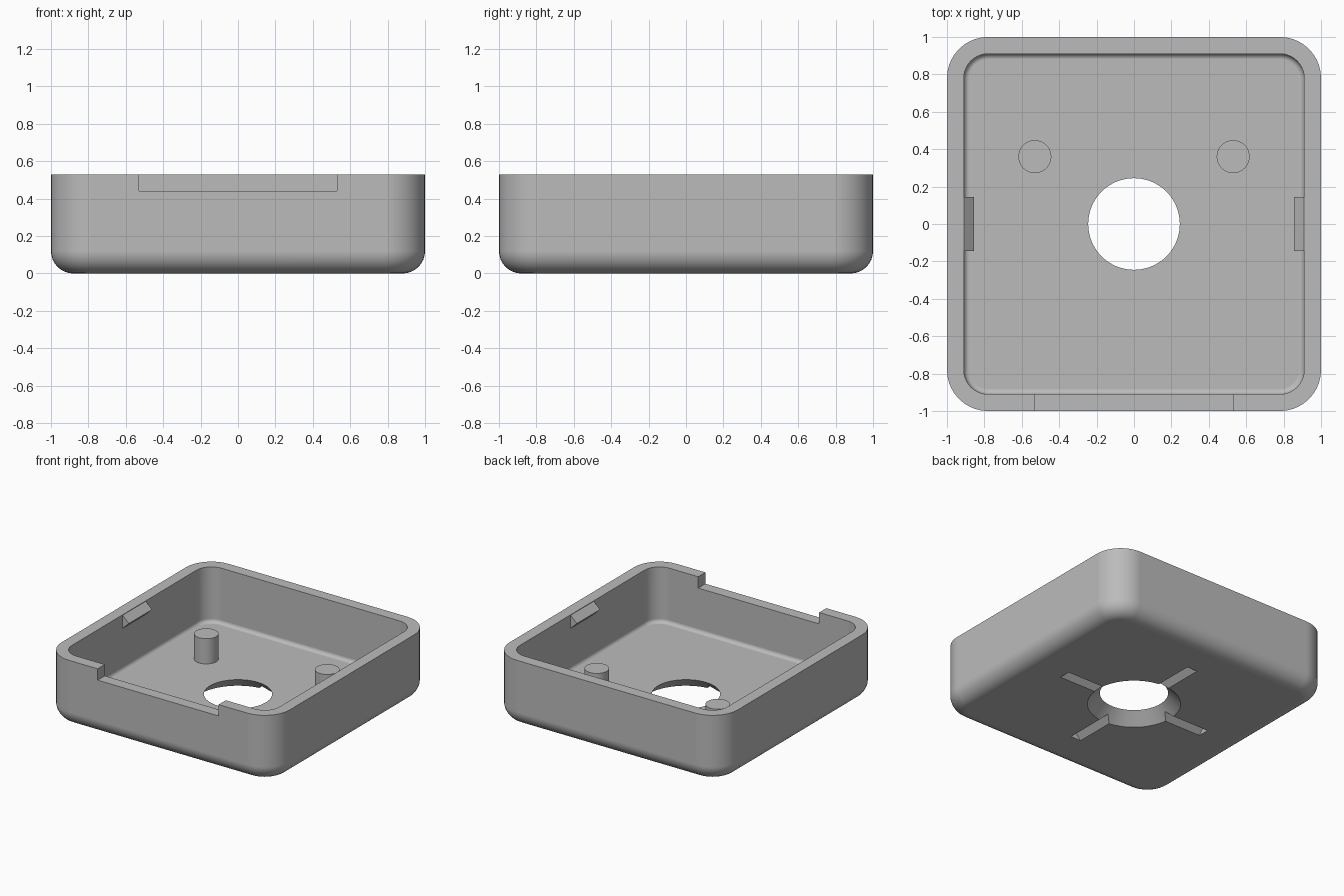
import bpy
import bmesh
from math import sin, cos, pi, radians

old = bpy.data.objects.get("Cube")
if old:
    bpy.data.objects.remove(old, do_unlink=True)

# Main sizes
HEIGHT, WALL, FLOOR = 0.53, 0.09, 0.09
CORNER, FILLET, INNER_FILLET = 0.22, 0.12, 0.03

grey = bpy.data.materials.new("plain grey")
grey.use_nodes = True
colour = (0.5, 0.5, 0.5, 1)
grey.diffuse_color = colour
grey.node_tree.nodes["Principled BSDF"].inputs["Base Color"].default_value = colour


def finish(bm, name):
    """Turn a bmesh into a named grey object."""
    bmesh.ops.recalc_face_normals(bm, faces=bm.faces)
    mesh = bpy.data.meshes.new(name)
    bm.to_mesh(mesh)
    bm.free()
    mesh.materials.append(grey)
    obj = bpy.data.objects.new(name, mesh)
    bpy.context.collection.objects.link(obj)
    return obj


def loft(name, rings):
    """Skin a list of closed point rings and cap both ends."""
    bm = bmesh.new()
    loops = [[bm.verts.new(p) for p in ring] for ring in rings]
    for a, b in zip(loops, loops[1:]):
        for i in range(len(a)):
            j = (i + 1) % len(a)
            bm.faces.new((a[i], a[j], b[j], b[i]))
    bm.faces.new(loops[0])
    bm.faces.new(loops[-1])
    return finish(bm, name)


def rounded_square(inset, z, steps=10):
    half, r = 1 - inset, CORNER - inset
    points = []
    for q in range(4):
        mid = pi / 4 + q * pi / 2
        cx, cy = ((half - r) * (1 if f(mid) > 0 else -1) for f in (cos, sin))
        for i in range(steps + 1):
            t = (q + i / steps) * pi / 2
            points.append((cx + r * cos(t), cy + r * sin(t), z))
    return points


def circle(x, y, z, r, n=64):
    return [(x + r * cos(2 * pi * i / n), y + r * sin(2 * pi * i / n), z) for i in range(n)]


def select_only(obj):
    bpy.ops.object.select_all(action='DESELECT')
    obj.select_set(True)
    bpy.context.view_layer.objects.active = obj


def cut(target, cutter):
    cutter.hide_render = True
    mod = target.modifiers.new("cut", 'BOOLEAN')
    mod.operation, mod.solver, mod.object = 'DIFFERENCE', 'EXACT', cutter
    select_only(target)
    bpy.ops.object.modifier_apply(modifier=mod.name)
    bpy.data.objects.remove(cutter, do_unlink=True)


def smooth(obj):
    select_only(obj)
    bpy.ops.object.shade_smooth_by_angle(angle=radians(30))
    mod = obj.modifiers.new("flat faces", 'WEIGHTED_NORMAL')
    mod.weight, mod.keep_sharp = 100, True


# Tray: outer fillet, rim, inner wall, inner fillet, floor
rings = []
for i in range(9):
    t = i / 8 * pi / 2
    rings.append(rounded_square(FILLET * (1 - sin(t)), FILLET * (1 - cos(t))))
rings += [rounded_square(0, HEIGHT), rounded_square(WALL, HEIGHT)]
for i in range(5):
    t = i / 4 * pi / 2
    rings.append(rounded_square(WALL + INNER_FILLET * (1 - cos(t)),
                                FLOOR + INNER_FILLET * (1 - sin(t))))
tray = loft("tray", rings)

# Notch in the front wall
cut(tray, loft("notch_cutter", [
    [(x, -1.1, 0.44), (x, -0.8, 0.44), (x, -0.8, 0.7), (x, -1.1, 0.7)]
    for x in (-0.53, 0.53)]))

# Countersunk hole, wider below
cut(tray, loft("hole_cutter", [circle(0, 0, -0.05, 0.385), circle(0, 0, 0.14, 0.195)]))

# V grooves crossing under the floor
for along_y in (False, True):
    ends = []
    for d in (-0.65, 0.65):
        profile = [(-0.065, -0.02), (0.065, -0.02), (0, 0.045)]
        ends.append([(w, d, z) if along_y else (d, w, z) for w, z in profile])
    cut(tray, loft("groove_cutter", ends))
smooth(tray)

# Posts and wall clips on both sides
for side, label in ((1, "left"), (-1, "right")):
    post = loft(label + "_post", [circle(side * 0.53, 0.36, z, 0.088, 48)
                                  for z in (FLOOR - 0.02, 0.29)])
    smooth(post)
    loft(label + "_clip", [
        [(side * 0.912, y, 0.528), (side * 0.855, y, 0.475), (side * 0.912, y, 0.42)]
        for y in (-0.145, 0.145)])
